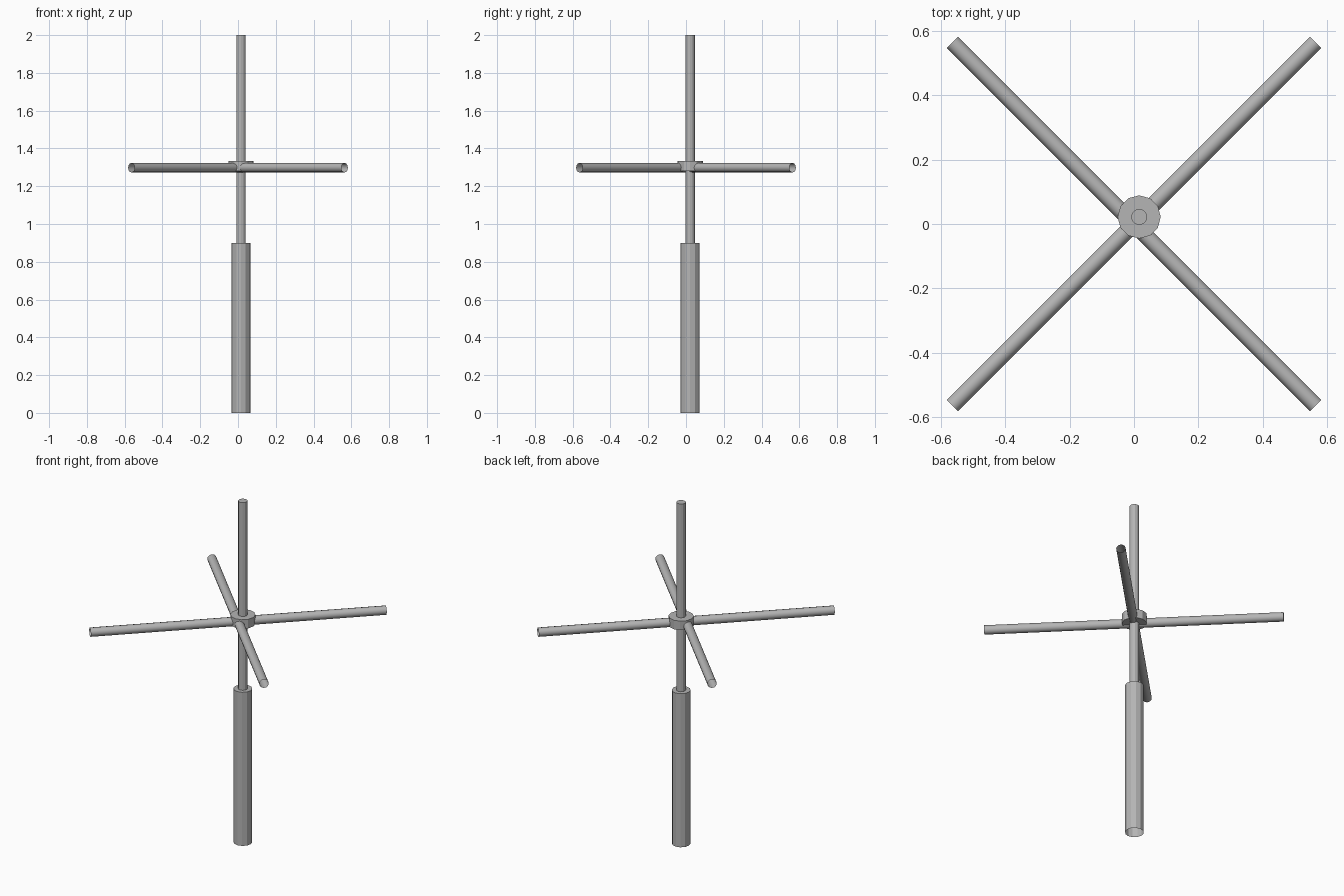
import bpy
import bmesh
from math import radians

if "Cube" in bpy.data.objects:
    bpy.data.objects.remove(bpy.data.objects["Cube"])

CX, CY = 0.016, 0.022  # upright axis sits slightly off the arm crossing

metal = bpy.data.materials.new("dark_grey")
metal.diffuse_color = (0.46, 0.46, 0.46, 1)
metal.use_nodes = True
metal.node_tree.nodes["Principled BSDF"].inputs["Base Color"].default_value = metal.diffuse_color


def rod(name, radius, length, location, sides=12, rotation=(0, 0, 0), capped=True):
    bpy.ops.mesh.primitive_cylinder_add(vertices=sides, radius=radius, depth=length,
                                        end_fill_type='NGON' if capped else 'NOTHING',
                                        location=location, rotation=rotation)
    obj = bpy.context.object
    obj.name = name
    obj.data.materials.append(metal)
    return obj


def upright(name, radius, z0, z1):
    return rod(name, radius, z1 - z0, (CX, CY, (z0 + z1) / 2))


# Stacked upright parts
base = upright("base_post", 0.05, 0.0, 0.9)
upright("mast", 0.025, 0.9, 2.0)
upright("hub", 0.067, 1.28, 1.333)

# The post is an open tube underneath
bm = bmesh.new()
bm.from_mesh(base.data)
bmesh.ops.delete(bm, geom=[f for f in bm.faces if f.normal.z < -0.9], context='FACES_ONLY')
bm.to_mesh(base.data)
bm.free()

# Two crossed horizontal arms, open tubes
for i, angle in enumerate((45, 135)):
    rod(f"cross_arm_{i + 1}", 0.025, 1.596, (0, 0, 1.298), 12,
        (0, radians(90), radians(angle)), capped=False)
    bpy.ops.object.shade_smooth_by_angle(angle=radians(35))
